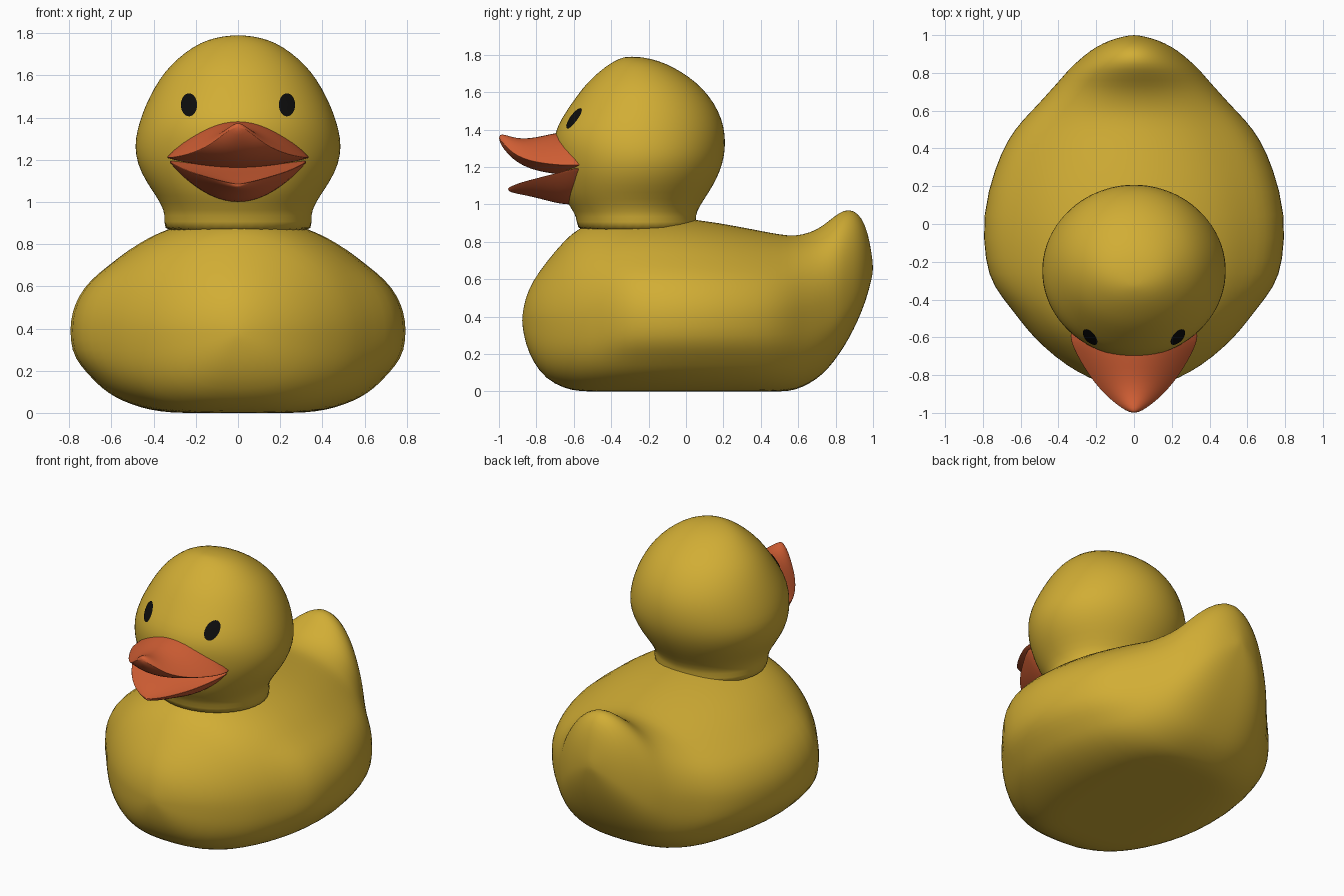
import bpy, bmesh, math
from mathutils import Vector
from mathutils.bvhtree import BVHTree

if "Cube" in bpy.data.objects:
    bpy.data.objects.remove(bpy.data.objects["Cube"])

SEG = 40


def material(name, rgb):
    m = bpy.data.materials.new(name)
    m.diffuse_color = (*rgb, 1)
    m.use_nodes = True
    m.node_tree.nodes["Principled BSDF"].inputs["Base Color"].default_value = m.diffuse_color
    return m


YELLOW = material("yellow", (0.64, 0.42, 0.035))
ORANGE = material("orange", (0.65, 0.115, 0.035))
BLACK = material("black", (0.004, 0.004, 0.004))


def make_object(name, bm, mat, subdivide=0):
    bmesh.ops.recalc_face_normals(bm, faces=bm.faces)
    for f in bm.faces:
        f.smooth = True
    me = bpy.data.meshes.new(name)
    bm.to_mesh(me)
    me.materials.append(mat)
    ob = bpy.data.objects.new(name, me)
    bpy.context.collection.objects.link(ob)
    if subdivide:
        mod = ob.modifiers.new("smooth", 'SUBSURF')
        mod.levels = mod.render_levels = subdivide
    return ob


def loft(rings):
    """Skin a list of closed point rings and cap both ends."""
    bm = bmesh.new()
    loops = [[bm.verts.new(p) for p in ring] for ring in rings]
    for a, b in zip(loops, loops[1:]):
        for i in range(len(a)):
            j = (i + 1) % len(a)
            bm.faces.new((a[i], a[j], b[j], b[i]))
    bm.faces.new(loops[0])
    bm.faces.new(loops[-1])
    return bm


def angles(n=SEG):
    return [2 * math.pi * i / n for i in range(n)]


def spow(v, e):
    return math.copysign(abs(v) ** e, v)


def smoothstep(a, b, v):
    t = min(1, max(0, (v - a) / (b - a)))
    return t * t * (3 - 2 * t)


# Body with upturned tail: y, half width, bottom z, widest z, top z
body = [
    (-.876, .02, .36, .38, .40), (-.86, .12, .26, .38, .50),
    (-.82, .23, .16, .38, .59), (-.75, .36, .065, .38, .69),
    (-.65, .48, .015, .38, .81), (-.57, .56, -.01, .39, .88),
    (-.45, .65, -.02, .40, .92), (-.33, .71, -.02, .40, .935),
    (-.20, .75, -.02, .40, .94), (.05, .765, -.02, .40, .925),
    (.30, .70, -.02, .40, .88), (.45, .635, -.02, .40, .85),
    (.55, .57, -.005, .41, .833), (.62, .52, .02, .42, .838),
    (.70, .45, .065, .43, .865), (.76, .395, .12, .45, .91),
    (.82, .345, .20, .48, .96), (.87, .29, .28, .51, .977),
    (.92, .23, .38, .56, .957), (.96, .16, .48, .61, .89),
    (.985, .09, .57, .65, .79), (1.0, .02, .64, .66, .68)]
rings = []
for y, hw, zb, zm, zt in body:
    ring = []
    for a in angles():
        c, s = math.cos(a), math.sin(a)
        e = 2 / 1.9 if s > 0 else 2 / 2.7
        x = hw * spow(c, e)
        z = max(0, zm + spow(s, e) * (zt - zm if s > 0 else zm - zb))
        # gentle raised wing on each side
        wing = (smoothstep(-.46, -.32, y) * (1 - smoothstep(.5, .64, y))
                * smoothstep(.17, .28, z) * (1 - smoothstep(.60, .72, z)))
        ring.append((x * (1 + .055 * wing), y, z))
    rings.append(ring)
make_object("body", loft(rings), YELLOW, 1)

# Head and neck: z, half width, front y, back y
head = [
    (.84, .36, -.59, .08), (.91, .348, -.58, .05), (.96, .35, -.60, .055),
    (1.03, .39, -.65, .10), (1.10, .44, -.67, .145), (1.18, .478, -.69, .185),
    (1.26, .492, -.70, .207), (1.34, .48, -.71, .212), (1.42, .455, -.69, .203),
    (1.50, .42, -.64, .175), (1.58, .375, -.585, .125), (1.65, .32, -.53, .06),
    (1.71, .25, -.465, -.025), (1.755, .18, -.405, -.11),
    (1.78, .105, -.355, -.19), (1.79, .03, -.32, -.26)]
head_bm = loft([[(hw * math.cos(a), (f + b) / 2 + (b - f) / 2 * math.sin(a), z)
                 for a in angles()] for z, hw, f, b in head])
head_ob = make_object("head", head_bm, YELLOW, 1)

# Bill halves: y, half width, edge z, top z, bottom z
upper = [
    (-.50, .33, 1.21, 1.39, 1.16), (-.60, .345, 1.21, 1.395, 1.16),
    (-.66, .32, 1.21, 1.39, 1.16), (-.72, .29, 1.215, 1.38, 1.165),
    (-.80, .24, 1.225, 1.36, 1.18), (-.87, .185, 1.245, 1.352, 1.205),
    (-.93, .125, 1.275, 1.36, 1.245), (-.975, .065, 1.325, 1.377, 1.295),
    (-1.0, .02, 1.355, 1.372, 1.34)]
lower = [
    (-.50, .33, 1.20, 1.21, 1.00), (-.60, .335, 1.195, 1.20, .995),
    (-.68, .29, 1.17, 1.165, 1.00), (-.78, .235, 1.145, 1.135, 1.03),
    (-.86, .17, 1.125, 1.11, 1.048), (-.92, .10, 1.105, 1.09, 1.06),
    (-.952, .03, 1.088, 1.086, 1.07)]
for name, rows in (("upper_bill", upper), ("lower_bill", lower)):
    rings = [[(hw * math.cos(a), y,
               ze + math.sin(a) ** 2 * ((zt if math.sin(a) > 0 else zb) - ze))
              for a in angles(28)] for y, hw, ze, zt, zb in rows]
    make_object(name, loft(rings), ORANGE, 1)

# Eyes: thin oval patches laid on the head surface
bpy.context.view_layer.update()
tree = BVHTree.FromObject(head_ob, bpy.context.evaluated_depsgraph_get())
for side, label in ((-1, "left"), (1, "right")):
    bm = bmesh.new()
    bmesh.ops.create_circle(bm, cap_ends=True, cap_tris=True, segments=24, radius=1)
    bmesh.ops.subdivide_edges(bm, edges=bm.edges, cuts=1, use_grid_fill=True)
    for v in bm.verts:
        x, z = side * .23 + v.co.x * .038, 1.458 + v.co.y * .054
        hit, normal, _, _ = tree.ray_cast(Vector((x, -2, z)), Vector((0, 1, 0)))
        v.co = hit + normal * .005
    bmesh.ops.recalc_face_normals(bm, faces=bm.faces)
    ob = make_object(label + "_eye", bm, BLACK)
    if ob.data.polygons[0].normal.y > 0:
        ob.data.flip_normals()
